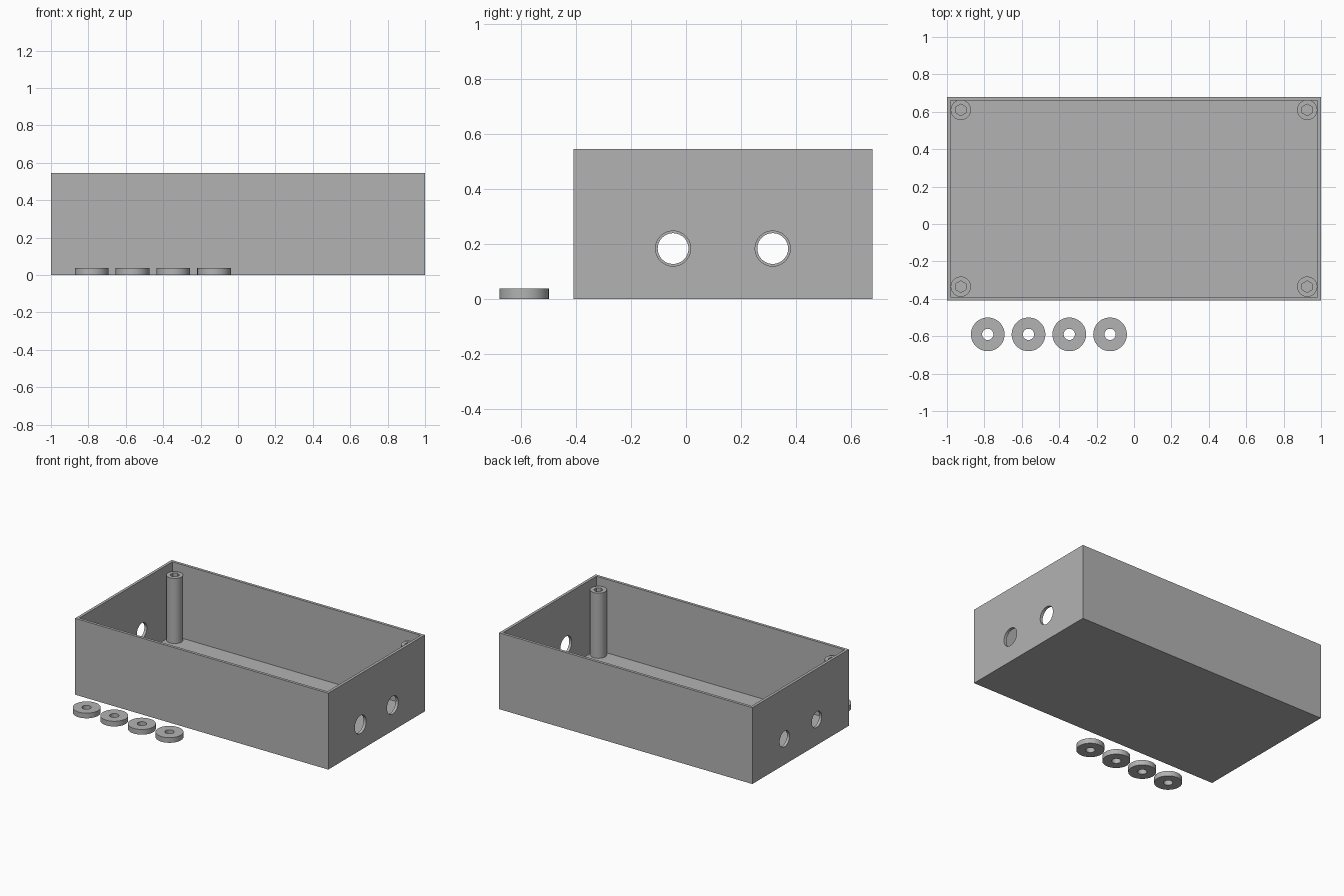
import bpy
import math

old = bpy.data.objects.get("Cube")
if old:
    bpy.data.objects.remove(old, do_unlink=True)

# Single grey plastic
grey = bpy.data.materials.new("grey plastic")
grey.use_nodes = True
grey.diffuse_color = (0.45, 0.45, 0.45, 1)
grey.node_tree.nodes["Principled BSDF"].inputs["Base Color"].default_value = (0.45, 0.45, 0.45, 1)

FRONT, BACK, HEIGHT, WALL = -0.41, 0.68, 0.545, 0.02
MID = (FRONT + BACK) / 2


def block(name, size, centre):
    bpy.ops.mesh.primitive_cube_add(size=1, location=centre)
    ob = bpy.context.object
    ob.name = name
    ob.scale = size
    bpy.ops.object.transform_apply(location=False, rotation=False, scale=True)
    ob.data.materials.append(grey)
    return ob


def cylinder(name, radius, bottom, top, x, y, sides=64):
    bpy.ops.mesh.primitive_cylinder_add(
        vertices=sides, radius=radius, depth=top - bottom, location=(x, y, (bottom + top) / 2))
    ob = bpy.context.object
    ob.name = name
    ob.data.materials.append(grey)
    return ob


def cut(ob, cutter):
    mod = ob.modifiers.new("cut", 'BOOLEAN')
    mod.operation = 'DIFFERENCE'
    mod.solver = 'EXACT'
    mod.object = cutter
    bpy.context.view_layer.objects.active = ob
    bpy.ops.object.modifier_apply(modifier=mod.name)
    bpy.data.objects.remove(cutter, do_unlink=True)


def smooth(ob):
    bpy.ops.object.select_all(action='DESELECT')
    ob.select_set(True)
    bpy.context.view_layer.objects.active = ob
    bpy.ops.object.shade_smooth_by_angle(angle=math.radians(30))


# Open-topped enclosure
case = block("enclosure", (2, BACK - FRONT, HEIGHT), (0, MID, HEIGHT / 2))
cut(case, block("cavity_cutter", (2 - 2 * WALL, BACK - FRONT - 2 * WALL, HEIGHT),
                (0, MID, HEIGHT / 2 + WALL)))

# Cable holes: the +x wall has the larger pair
for side, radius in ((1, 0.064), (-1, 0.056)):
    for y in (-0.047, 0.316):
        hole = cylinder("hole_cutter", radius, -0.1, 0.1, side, y)
        hole.rotation_euler.y = math.pi / 2
        hole.location.z = 0.183
        bpy.context.view_layer.update()
        cut(case, hole)
smooth(case)

# Corner screw posts with hexagonal bores
for side, x in (("right", -0.926), ("left", 0.926)):
    for end, y in (("front", -0.335), ("back", 0.61)):
        post = cylinder(f"{end}_{side}_post", 0.054, WALL - 0.004, 0.485, x, y)
        cut(post, cylinder("bore_cutter", 0.031, WALL, 0.6, x, y, sides=6))
        smooth(post)

# Row of loose washers in front
for i in range(4):
    x = -0.782 + i * 0.218
    washer = cylinder(f"washer_{i + 1}", 0.09, 0, 0.037, x, -0.59)
    cut(washer, cylinder("washer_hole_cutter", 0.03, -0.1, 0.1, x, -0.59))
    smooth(washer)
